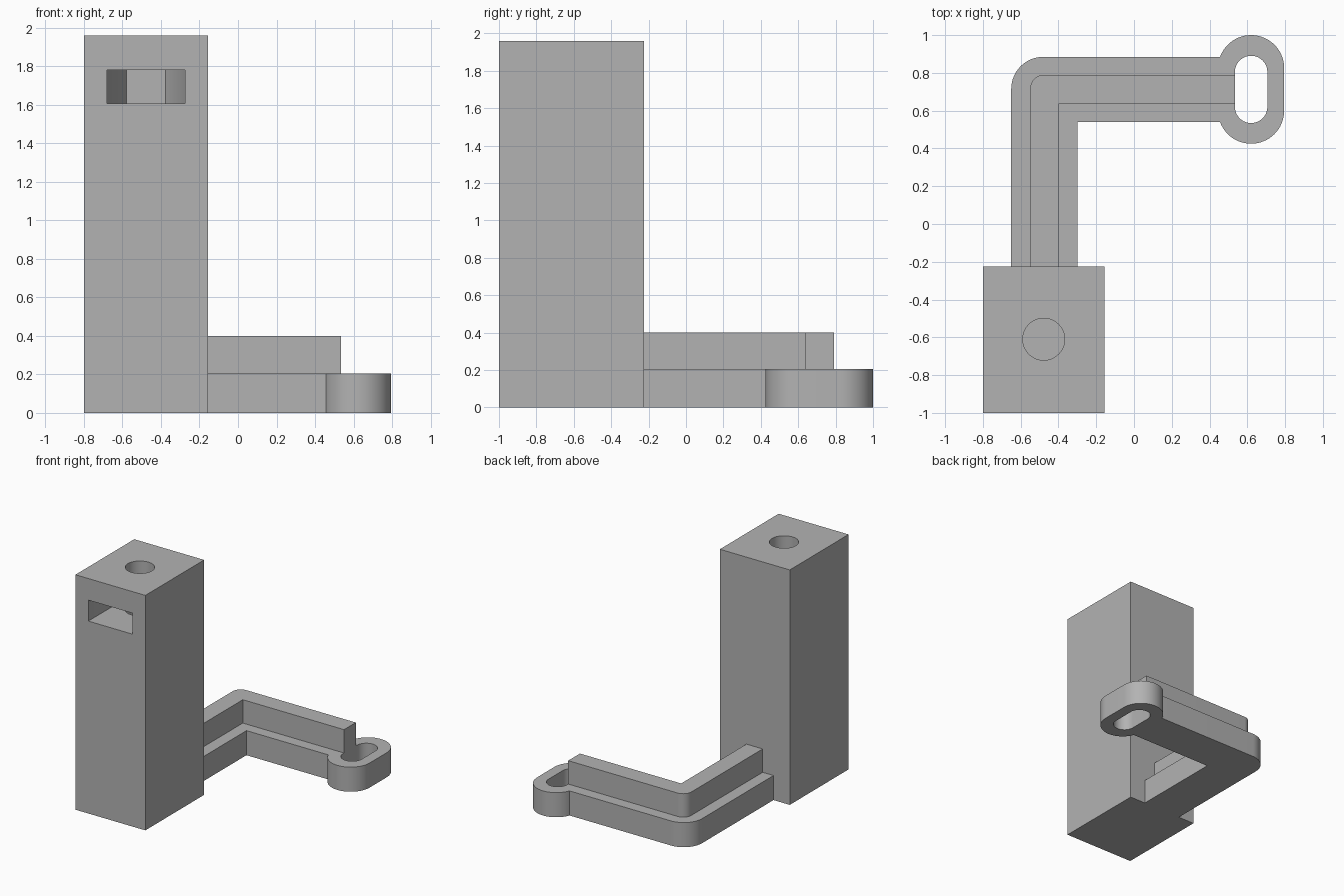
import bpy
import bmesh
from math import cos, sin, pi, radians

cube = bpy.data.objects.get("Cube")
if cube:
    bpy.data.objects.remove(cube, do_unlink=True)

grey = bpy.data.materials.new("plain grey")
grey.use_nodes = True
colour = (0.45, 0.45, 0.45, 1)
grey.diffuse_color = colour
grey.node_tree.nodes["Principled BSDF"].inputs["Base Color"].default_value = colour


def arc(cx, cy, r, start, end, steps=16):
    """Points along an arc, angles in degrees."""
    angles = [radians(start + (end - start) * i / steps) for i in range(steps + 1)]
    return [(cx + r * cos(a), cy + r * sin(a)) for a in angles]


def prism(name, outline, z0, z1):
    """Extrude a counter-clockwise outline from z0 to z1."""
    bm = bmesh.new()
    face = bm.faces.new([bm.verts.new((x, y, z0)) for x, y in outline])
    out = bmesh.ops.extrude_face_region(bm, geom=[face])
    top = [v for v in out["geom"] if isinstance(v, bmesh.types.BMVert)]
    bmesh.ops.translate(bm, verts=top, vec=(0, 0, z1 - z0))
    bmesh.ops.recalc_face_normals(bm, faces=bm.faces)
    mesh = bpy.data.meshes.new(name)
    bm.to_mesh(mesh)
    bm.free()
    mesh.materials.append(grey)
    obj = bpy.data.objects.new(name, mesh)
    bpy.context.collection.objects.link(obj)
    return obj


def combine(target, tool, operation):
    """Apply a boolean and discard the tool object."""
    mod = target.modifiers.new("boolean", 'BOOLEAN')
    mod.object, mod.operation, mod.solver = tool, operation, 'EXACT'
    bpy.context.view_layer.objects.active = target
    bpy.ops.object.modifier_apply(modifier=mod.name)
    bpy.data.objects.remove(tool, do_unlink=True)


def elbow(left, bottom, right_leg, inner_y, outer_y, end, r):
    """Outline of an L with a rounded outer corner."""
    corner = arc(left + r, outer_y - r, r, 90, 180)
    return [(left, bottom), (right_leg, bottom), (right_leg, inner_y),
            (end, inner_y), (end, outer_y)] + corner


def stadium(cx, cy, r, half):
    """Outline of an upright rounded slot."""
    return arc(cx, cy + half, r, 0, 180, 32) + arc(cx, cy - half, r, 180, 360, 32)


# Column with a nut pocket open to the front and a bolt hole from the top
left, right, front, back, height = -0.8, -0.155, -1, -0.225, 1.96
hole_x, hole_y = -0.478, -0.61
column = prism("column", [(left, front), (right, front), (right, back), (left, back)], 0, height)
nut_r = 0.203
pocket = [(hole_x - nut_r, front - 0.1), (hole_x + nut_r, front - 0.1)]
pocket += arc(hole_x, hole_y, nut_r, 0, 180, 3)
combine(column, prism("nut_cutter", pocket, 1.605, 1.78), 'DIFFERENCE')
bolt = arc(hole_x, hole_y, 0.111, 0, 360, 48)[:-1]
combine(column, prism("bolt_cutter", bolt, 1.2, height + 0.1), 'DIFFERENCE')

# Bent arm with end loop and raised ridge, slotted through the loop
ring_x, ring_y = 0.62, 0.7125
arm = prism("bent_arm", elbow(-0.65, back, -0.3, 0.54, 0.885, ring_x, 0.17), 0, 0.205)
combine(arm, prism("end_loop", stadium(ring_x, ring_y, 0.175, 0.1125), 0, 0.205), 'UNION')
combine(arm, prism("ridge", elbow(-0.55, back, -0.4, 0.635, 0.79, 0.6, 0.075), 0.1, 0.4), 'UNION')
combine(arm, prism("slot_cutter", stadium(ring_x, ring_y, 0.086, 0.092), -0.1, 0.6), 'DIFFERENCE')

# Smooth the rounded walls, keep the corners crisp
for obj in (column, arm):
    bpy.ops.object.select_all(action='DESELECT')
    obj.select_set(True)
    bpy.context.view_layer.objects.active = obj
    bpy.ops.object.shade_smooth_by_angle(angle=radians(30))
